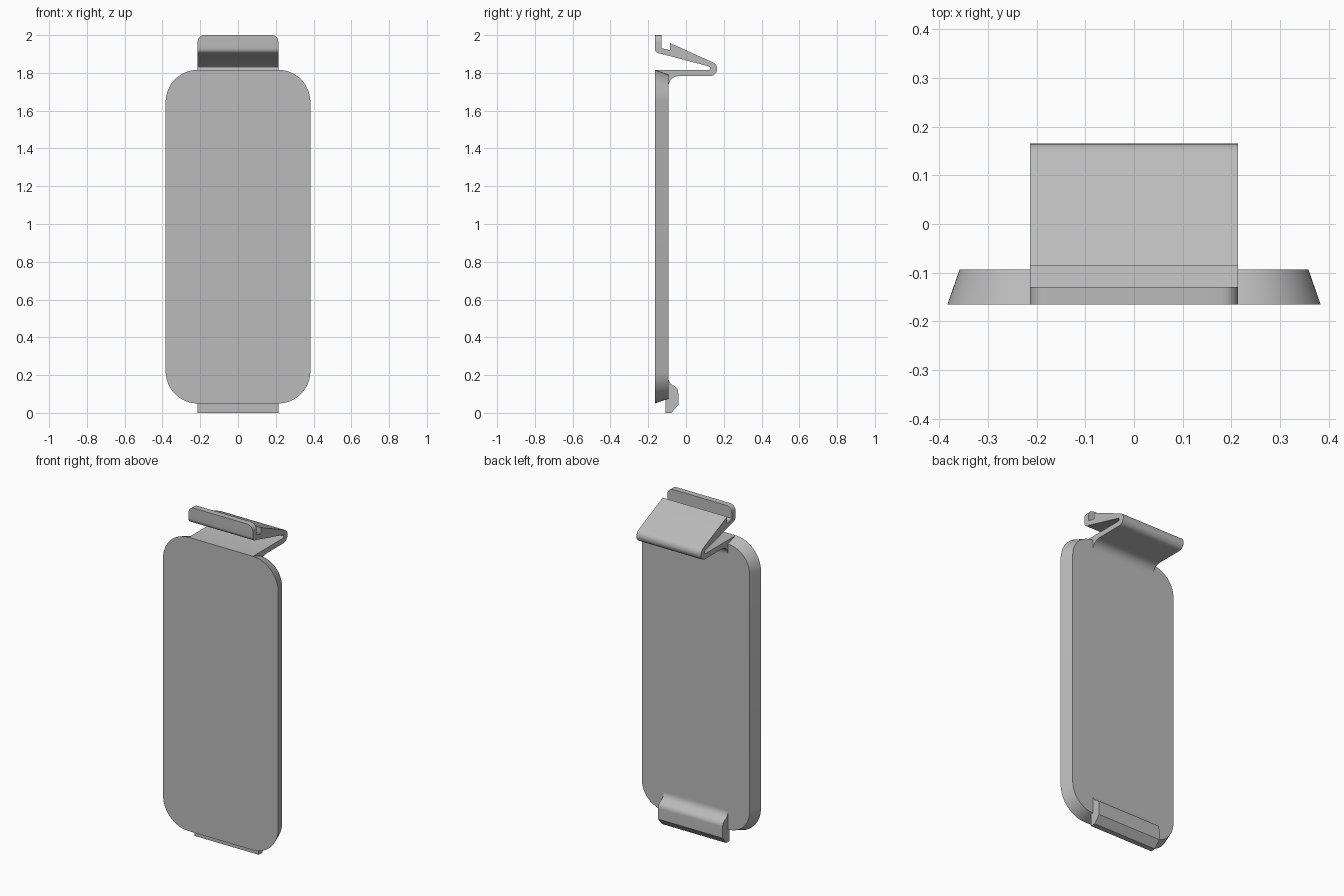
import bpy, bmesh
from math import sin, cos, radians

if "Cube" in bpy.data.objects:
    bpy.data.objects.remove(bpy.data.objects["Cube"])

grey = bpy.data.materials.new("grey plastic")
grey.use_nodes = True
COLOUR = (0.5, 0.5, 0.5, 1)
grey.diffuse_color = COLOUR
grey.node_tree.nodes["Principled BSDF"].inputs["Base Color"].default_value = COLOUR

FRONT, BACK = -0.165, -0.093
CLIP_HALF = 0.214


def arc(cx, cy, r, a0, a1, steps=12):
    """Points along a circular arc, angles in degrees."""
    angles = [radians(a0 + (a1 - a0) * i / steps) for i in range(steps + 1)]
    return [(cx + r * cos(a), cy + r * sin(a)) for a in angles]


def finish(bm, name):
    bmesh.ops.recalc_face_normals(bm, faces=bm.faces)
    mesh = bpy.data.meshes.new(name)
    bm.to_mesh(mesh)
    bm.free()
    mesh.materials.append(grey)
    obj = bpy.data.objects.new(name, mesh)
    bpy.context.collection.objects.link(obj)
    bpy.ops.object.select_all(action='DESELECT')
    obj.select_set(True)
    bpy.context.view_layer.objects.active = obj
    bpy.ops.object.shade_smooth_by_angle(angle=radians(25))
    return obj


def extruded(profile):
    """Extrude a (y, z) profile across the clip width."""
    bm = bmesh.new()
    face = bm.faces.new([bm.verts.new((-CLIP_HALF, y, z)) for y, z in profile])
    new = bmesh.ops.extrude_face_region(bm, geom=[face])["geom"]
    bmesh.ops.translate(bm, vec=(2 * CLIP_HALF, 0, 0),
                        verts=[v for v in new if isinstance(v, bmesh.types.BMVert)])
    return bm


# Cover plate: rounded rectangle with sloping edges
def rounded_loop(bm, y, inset):
    r = 0.17 - inset
    w, low, high = 0.383 - inset, 0.05 + inset, 1.816 - inset
    corners = [(w - r, high - r, 0), (r - w, high - r, 90),
               (r - w, low + r, 180), (w - r, low + r, 270)]
    return [bm.verts.new((x, y, z)) for cx, cz, a in corners
            for x, z in arc(cx, cz, r, a, a + 90, 16)]


bm = bmesh.new()
front = rounded_loop(bm, FRONT, 0)
back = rounded_loop(bm, BACK, 0.025)
bm.faces.new(front)
bm.faces.new(back)
for i in range(len(front)):
    j = (i + 1) % len(front)
    bm.faces.new((front[i], front[j], back[j], back[i]))
finish(bm, "cover_plate")

# Spring clip: lower arm, rounded fold, upper arm with notch and finger lip
clip = [(FRONT + 0.001, 1.815), (0.118, 1.815)]
clip += arc(0.118, 1.825, 0.010, -60, 75, 6)
clip += [(-0.135, 1.902)]
clip += arc(-0.137, 1.930, 0.028, 255, 180, 6)
clip += [(FRONT, 2.0), (-0.129, 2.0), (-0.129, 1.931), (-0.085, 1.920), (-0.085, 1.958)]
clip += arc(0.127, 1.821, 0.038, 65, -90)
clip += arc(-0.038, 1.728, 0.055, 90, 180, 8)
clip += [(-0.12, 1.728), (-0.135, 1.78), (FRONT + 0.001, 1.79)]
bm = extruded(clip)
lip_corners = [e for e in bm.edges
               if all(v.co.z > 1.99 for v in e.verts)
               and abs(e.verts[0].co.x - e.verts[1].co.x) < 0.001]
bmesh.ops.bevel(bm, geom=lip_corners, offset=0.036, segments=8,
                profile=0.5, affect='EDGES')
finish(bm, "spring_clip")

# Bottom hook: chamfered foot blending into the plate
hook = [(-0.109, 0), (-0.077, 0), (-0.041, 0.043)]
hook += arc(-0.081, 0.108, 0.040, 0, 60, 8)
hook += arc(-0.043, 0.187, 0.050, 235, 180, 8)
hook += [(-0.109, 0.187)]
finish(extruded(hook), "bottom_hook")
